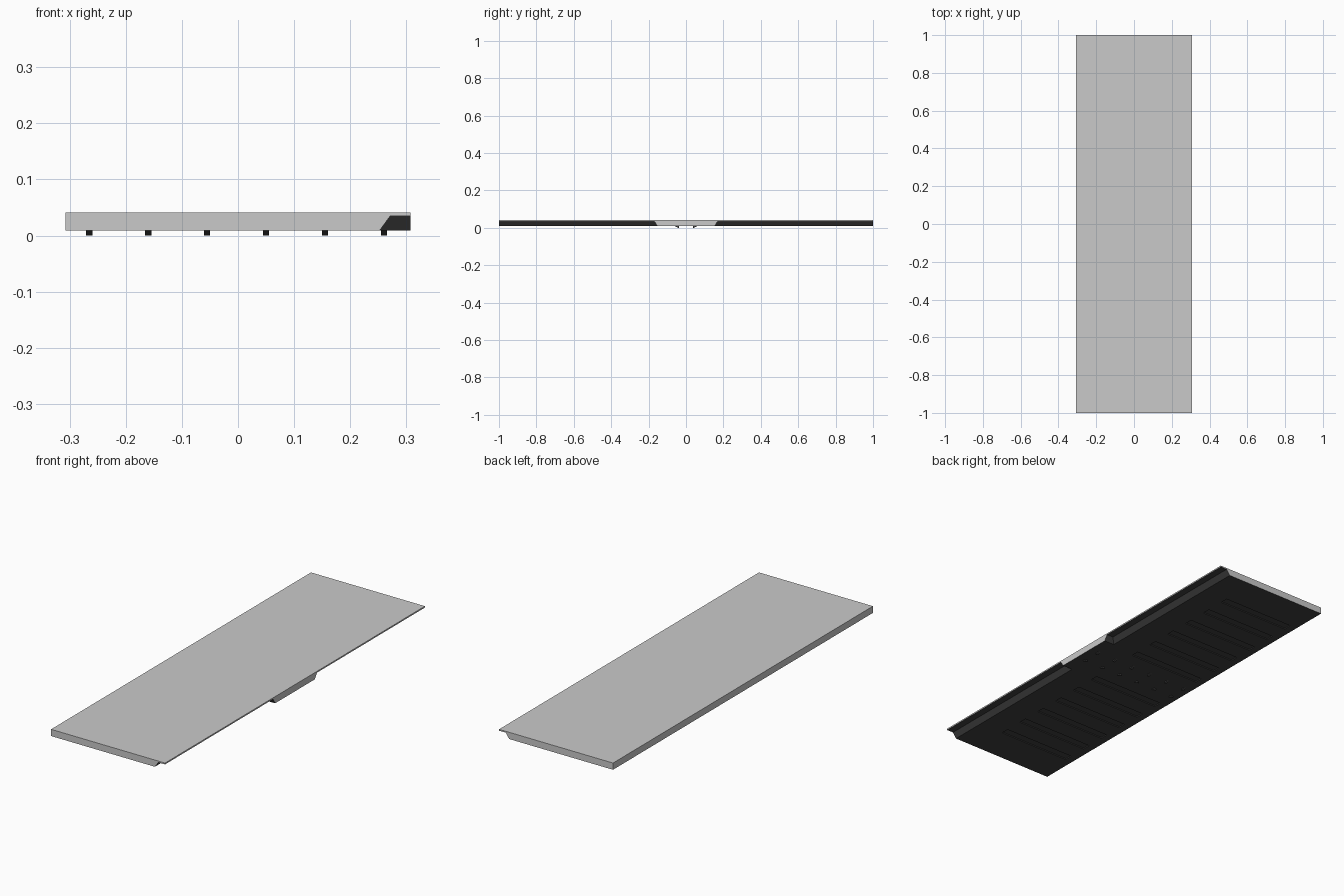
import bpy, bmesh

if "Cube" in bpy.data.objects:
    bpy.data.objects.remove(bpy.data.objects["Cube"])

HX, HY = 0.307, 1.0                    # half sizes of the plank
Z0, Z1, LIP = 0.0085, 0.0413, 0.0345   # underside, top, underside of the lip


def material(name, value):
    m = bpy.data.materials.new(name)
    m.diffuse_color = (value, value, value, 1)
    m.use_nodes = True
    m.node_tree.nodes["Principled BSDF"].inputs["Base Color"].default_value = m.diffuse_color
    return m


LIGHT = material("light grey", 0.59)
DARK = material("near black", 0.05)


def frustum(bm, low, high, z_low, z_high):
    """Six-sided block; low and high are (x0, x1, y0, y1) rectangles."""
    rings = []
    for (x0, x1, y0, y1), z in ((low, z_low), (high, z_high)):
        rings.append([bm.verts.new((x, y, z)) for x, y in
                      ((x0, y0), (x1, y0), (x1, y1), (x0, y1))])
    a, b = rings
    bm.faces.new(a[::-1])
    bm.faces.new(b)
    for i in range(4):
        j = (i + 1) % 4
        bm.faces.new((a[i], a[j], b[j], b[i]))


def finish(bm, name, dark_rule):
    bmesh.ops.recalc_face_normals(bm, faces=bm.faces)
    for f in bm.faces:
        f.material_index = 1 if dark_rule(f) else 0
    me = bpy.data.meshes.new(name)
    bm.to_mesh(me)
    bm.free()
    me.materials.append(LIGHT)
    me.materials.append(DARK)
    ob = bpy.data.objects.new(name, me)
    bpy.context.collection.objects.link(ob)
    return ob


# plank: light top and edges, dark underside
bm = bmesh.new()
rect = (-HX, HX, -HY, HY)
frustum(bm, rect, rect, Z0, Z1)
plank = finish(bm, "plank", lambda f: f.normal.z < -0.5)

# cutters: sloped undercut on the right edge, either side of the middle tab
bm = bmesh.new()
for s in (-1, 1):
    low = sorted((s * 0.147, s * 1.1))
    high = sorted((s * 0.169, s * 1.1))
    frustum(bm, (0.246, 0.4, *low), (0.271, 0.4, *high), 0.0, LIP)
    # shallow slots in the underside
    for i in range(6):
        y = s * (0.15 + i * 0.13)
        slot = (-0.27, 0.12, y - 0.02, y + 0.02)
        frustum(bm, slot, slot, 0.0, Z0 + 0.005)
cutter = finish(bm, "underside_cutter", lambda f: True)
cutter.hide_render = True

mod = plank.modifiers.new("undercut", 'BOOLEAN')
mod.operation = 'DIFFERENCE'
mod.solver = 'EXACT'
mod.object = cutter
bpy.context.view_layer.objects.active = plank
plank.select_set(True)
bpy.ops.object.modifier_apply(modifier=mod.name)
bpy.data.objects.remove(cutter)

# two mirrored rows of small wedge feet
bm = bmesh.new()
for s in (-1, 1):
    for i in range(6):
        x = -0.265 + i * 0.105
        low = sorted((s * 0.038, s * 0.041))
        high = sorted((s * 0.038, s * 0.06))
        frustum(bm, (x - 0.0055, x + 0.0055, *low),
                (x - 0.0055, x + 0.0055, *high), 0.0, Z0 + 0.0005)
finish(bm, "wedge_feet", lambda f: True)
